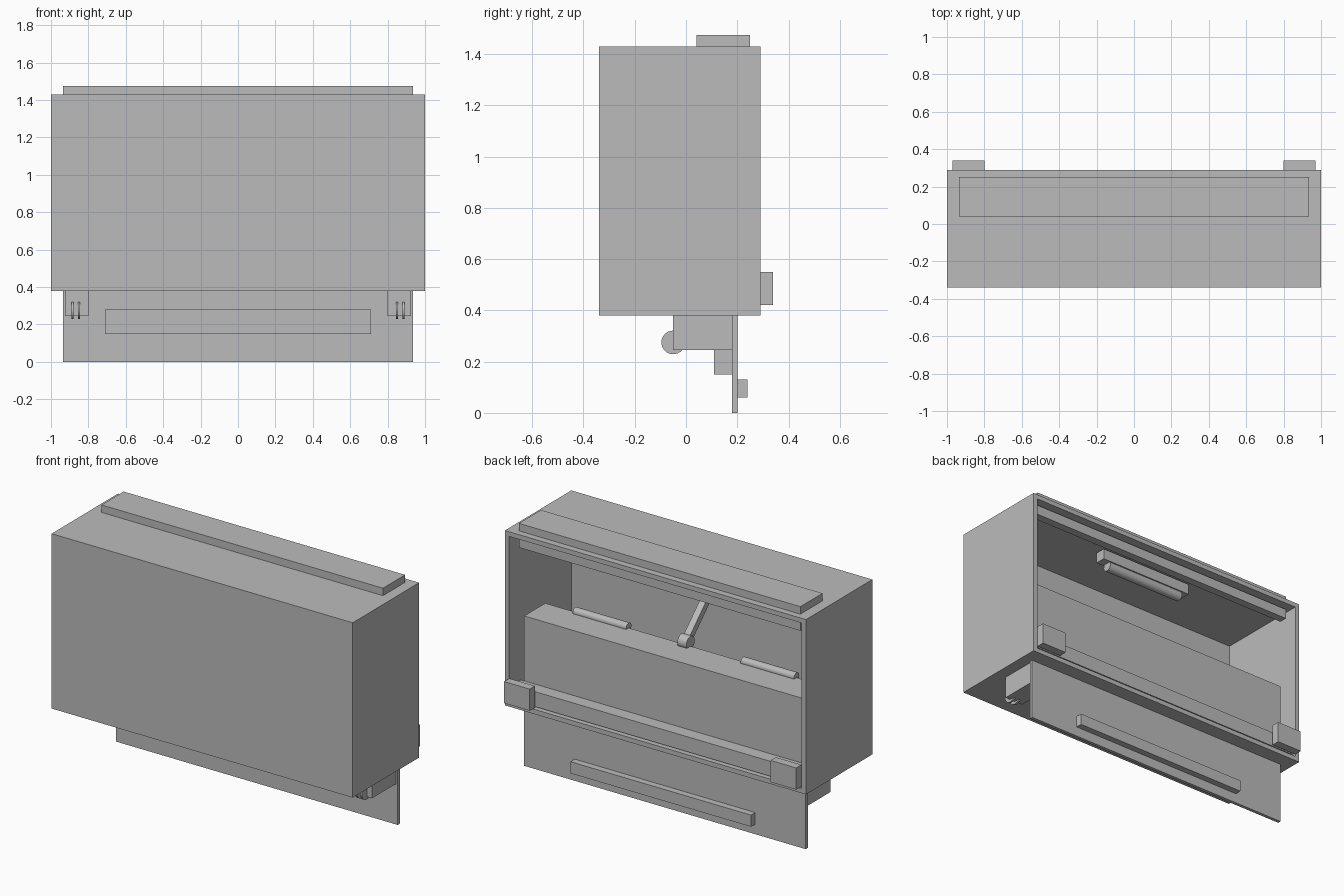
import bpy, bmesh, math
from mathutils import Matrix, Vector

if "Cube" in bpy.data.objects:
    bpy.data.objects.remove(bpy.data.objects["Cube"])

grey = bpy.data.materials.new("light_grey")
grey.diffuse_color = (0.5, 0.5, 0.5, 1)
grey.use_nodes = True
grey.node_tree.nodes["Principled BSDF"].inputs["Base Color"].default_value = grey.diffuse_color


def finish(name, bm):
    bmesh.ops.recalc_face_normals(bm, faces=bm.faces)
    me = bpy.data.meshes.new(name)
    bm.to_mesh(me)
    bm.free()
    me.materials.append(grey)
    ob = bpy.data.objects.new(name, me)
    bpy.context.collection.objects.link(ob)
    return ob


def box_mesh(x, y, z):
    bm = bmesh.new()
    bmesh.ops.create_cube(bm, size=1)
    for v in bm.verts:
        v.co = [lo + (c + 0.5) * (hi - lo) for c, (lo, hi) in zip(v.co, (x, y, z))]
    return bm


def box(name, x, y, z):
    return finish(name, box_mesh(x, y, z))


def rod(name, x0, x1, y, z, r):
    """Cylinder lying along x."""
    bm = bmesh.new()
    m = Matrix.Translation(((x0 + x1) / 2, y, z)) @ Matrix.Rotation(math.pi / 2, 4, 'Y')
    bmesh.ops.create_cone(bm, cap_ends=True, segments=32, radius1=r, radius2=r,
                          depth=x1 - x0, matrix=m)
    ob = finish(name, bm)
    for p in ob.data.polygons:
        p.use_smooth = len(p.vertices) == 4
    for e in ob.data.edges:
        a, b = (ob.data.vertices[i].co for i in e.vertices)
        e.use_edge_sharp = abs(a.x - b.x) < 1e-5
    return ob


# Cabinet shell, hollowed from the open back
bm = box_mesh((-1, 1), (-0.34, 0.29), (0.38, 1.43))
back = max(bm.faces, key=lambda f: f.calc_center_median().y)
bmesh.ops.inset_region(bm, faces=[back], thickness=0.04)
ret = bmesh.ops.extrude_face_region(bm, geom=[back])
for v in ret["geom"]:
    if isinstance(v, bmesh.types.BMVert):
        v.co.y = -0.30
if back.is_valid:
    bmesh.ops.delete(bm, geom=[back], context='FACES_ONLY')
finish("cabinet_shell", bm)

# Top plate and the rails along the opening
box("top_plate", (-0.935, 0.935), (0.04, 0.25), (1.43, 1.475))
box("upper_rail", (-0.935, 0.935), (0.20, 0.25), (1.33, 1.39))
box("lower_rail", (-0.96, 0.96), (0.20, 0.28), (0.42, 0.51))

# Inner body and hanging panel
box("inner_body", (-0.935, 0.935), (0.0, 0.18), (0.42, 0.90))
box("hanging_panel", (-0.935, 0.935), (0.18, 0.20), (0.0, 0.90))
box("panel_bar", (-0.71, 0.71), (0.11, 0.18), (0.15, 0.28))
box("panel_handle", (-0.60, 0.60), (0.20, 0.24), (0.06, 0.13))

# Paired corner blocks, brackets, discs and hinges
for side, s in (("left", -1), ("right", 1)):
    def span(a, b):
        return tuple(sorted((s * a, s * b)))
    box(side + "_back_block", span(0.80, 0.97), (0.29, 0.34), (0.42, 0.55))
    box(side + "_bracket", span(0.80, 0.925), (-0.05, 0.18), (0.245, 0.38))
    for i, x in enumerate((0.85, 0.885)):
        rod(f"{side}_disc_{i + 1}", *span(x - 0.006, x + 0.006), -0.05, 0.275, 0.046)
    rod(side + "_hinge", *span(0.38, 0.735), 0.0, 0.905, 0.025)

# Ceiling lamp
box("lamp_base", (-0.32, 0.32), (0.045, 0.11), (1.325, 1.39))
rod("lamp_tube", -0.27, 0.27, 0.08, 1.305, 0.03)

# Support arm from the inner body up to the front wall
rod("arm_pivot", -0.03, 0.03, 0.0, 0.92, 0.04)
a, b = Vector((0, 0, 0.92)), Vector((0, -0.29, 1.20))
arm = box("support_arm", (-0.02, 0.02), (-0.02, 0.02), (0, (b - a).length))
arm.data.transform(Matrix.Translation(a) @ (b - a).to_track_quat('Z', 'Y').to_matrix().to_4x4())
